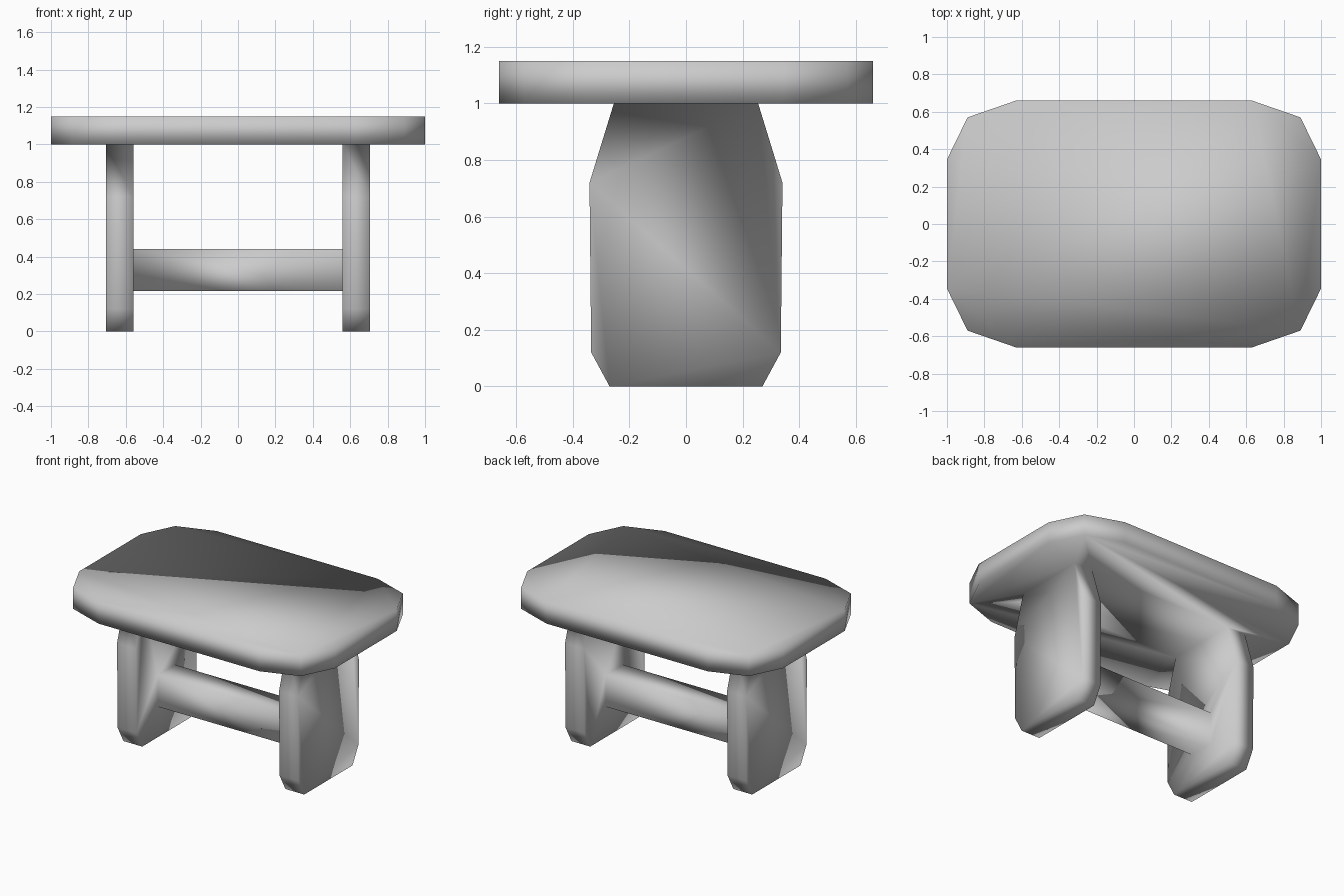
import bpy, bmesh
from mathutils import Vector

if "Cube" in bpy.data.objects:
    bpy.data.objects.remove(bpy.data.objects["Cube"])


def prism(name, outline, offset):
    """Extrude a closed 3D outline along offset into a smooth-shaded solid."""
    bm = bmesh.new()
    face = bm.faces.new([bm.verts.new(p) for p in outline])
    ext = bmesh.ops.extrude_face_region(bm, geom=[face], use_keep_orig=True)
    moved = [g for g in ext["geom"] if isinstance(g, bmesh.types.BMVert)]
    bmesh.ops.translate(bm, verts=moved, vec=Vector(offset))
    bmesh.ops.recalc_face_normals(bm, faces=bm.faces)
    for f in bm.faces:
        f.smooth = True
    me = bpy.data.meshes.new(name)
    bm.to_mesh(me)
    bm.free()
    ob = bpy.data.objects.new(name, me)
    bpy.context.collection.objects.link(ob)
    return ob


# Table top: slab with chamfered corners
quarter = [(1.0, 0.345), (0.89, 0.57), (0.63, 0.66)]
half = quarter + [(-x, y) for x, y in reversed(quarter)]
outline = half + [(-x, -y) for x, y in half]
table_top = prism("table_top", [(x, y, 1.0) for x, y in outline], (0, 0, 0.15))

# Slab legs, running slightly into the top so they fuse with it
side = [(0.27, 0.0), (0.335, 0.12), (0.341, 0.72), (0.255, 1.0), (0.255, 1.06)]
leg_profile = side + [(-y, z) for y, z in reversed(side)]
parts = []
for label, x in (("left_leg", -0.707), ("right_leg", 0.56)):
    parts.append(prism(label, [(x, y, z) for y, z in leg_profile], (0.147, 0, 0)))

# Stretcher bar between the legs
bar = [(-0.095, 0.215), (0.095, 0.215), (0.095, 0.44), (-0.095, 0.44)]
parts.append(prism("stretcher", [(-0.62, y, z) for y, z in bar], (1.24, 0, 0)))

# Fuse everything into one continuous smooth surface
for part in parts:
    mod = table_top.modifiers.new("join_" + part.name, 'BOOLEAN')
    mod.operation = 'UNION'
    mod.solver = 'EXACT'
    mod.object = part
    part.hide_render = True
    part.hide_set(True)
